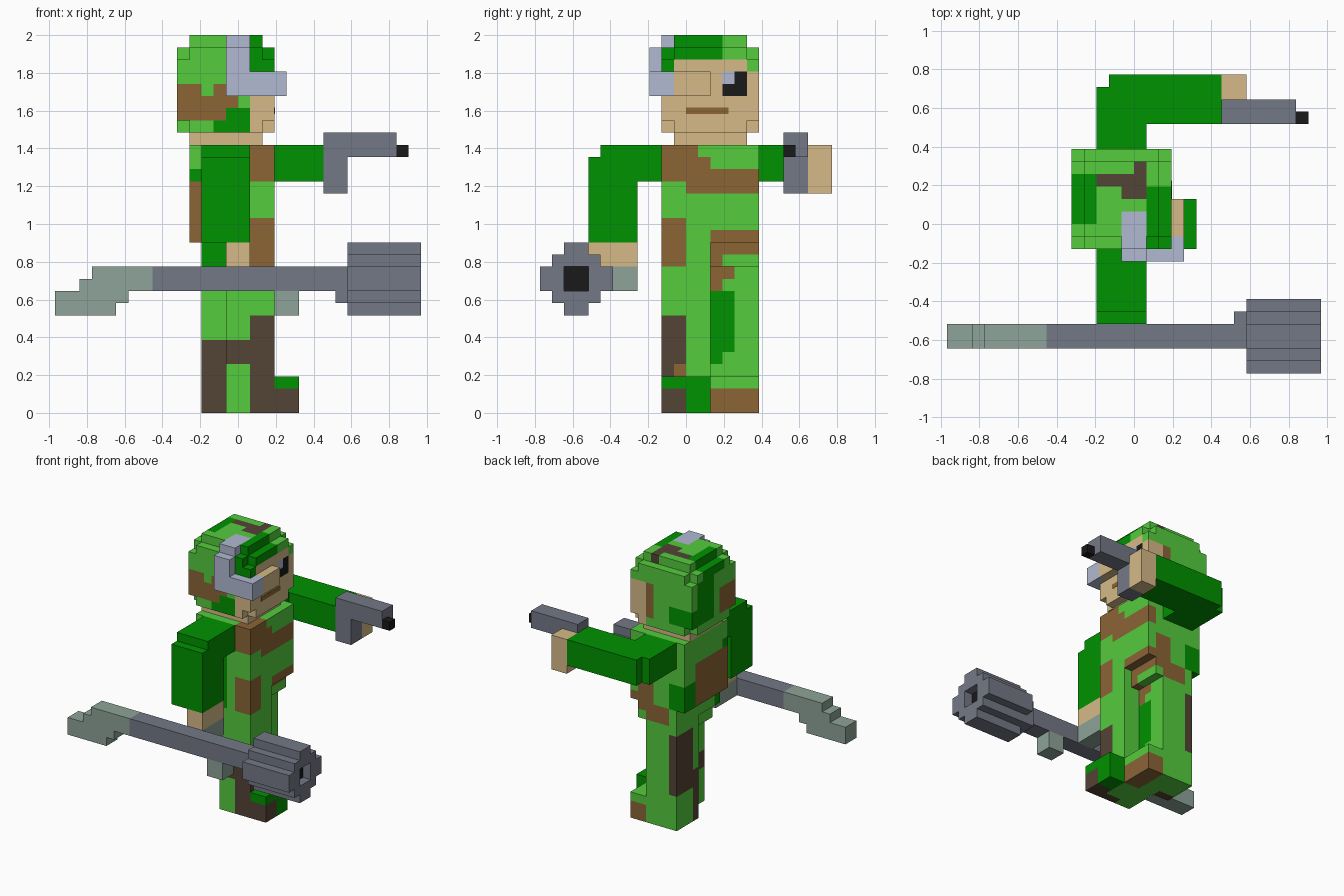
import bpy, bmesh

if "Cube" in bpy.data.objects:
    bpy.data.objects.remove(bpy.data.objects["Cube"], do_unlink=True)

U = 2 / 31  # size of one block


def linear(h):
    c = [int(h[i:i + 2], 16) / 255 for i in (0, 2, 4)]
    return [v / 12.92 if v < 0.04045 else ((v + 0.055) / 1.055) ** 2.4 for v in c] + [1]


def material(label, code):
    m = bpy.data.materials.new(label)
    m.use_nodes = True
    m.diffuse_color = linear(code)
    m.node_tree.nodes["Principled BSDF"].inputs["Base Color"].default_value = linear(code)
    return m


LG = material("light_green", "55CC3D")
DG = material("dark_green", "009200")
BR = material("brown", "8B6535")
DB = material("dark_brown", "544335")
SK = material("skin", "D6BA87")
PB = material("pale_blue", "B1BAD2")
MG = material("metal_grey", "747986")
SG = material("sage_grey", "8DA398")
BK = material("black", "191919")


def cells(x0, x1, y0, y1, z0, z1):
    return {(x, y, z) for x in range(x0, x1) for y in range(y0, y1) for z in range(z0, z1)}


def blocks(name, base, boxes, spots=(), cut=()):
    """Join boxes (in block units) into one closed skin; spots recolour the blocks inside them."""
    solid = set().union(*(cells(*b) for b in boxes)).difference(*(cells(*b) for b in cut))
    colour = dict.fromkeys(solid, base)
    for mat, *box in spots:
        colour.update(dict.fromkeys(cells(*box) & solid, mat))
    mats = list(dict.fromkeys([base] + [s[0] for s in spots]))
    mesh = bpy.data.meshes.new(name)
    for m in mats:
        mesh.materials.append(m)
    bm = bmesh.new()
    verts = {}
    for c in sorted(solid):
        for axis in range(3):
            for side in (0, 1):
                near = list(c)
                near[axis] += 2 * side - 1
                if tuple(near) in solid:
                    continue
                ring = [(0, 0), (1, 0), (1, 1), (0, 1)]
                corners = []
                for da, db in ring if side else reversed(ring):
                    p = list(c)
                    p[axis] += side
                    p[(axis + 1) % 3] += da
                    p[(axis + 2) % 3] += db
                    p = tuple(p)
                    if p not in verts:
                        verts[p] = bm.verts.new([k * U for k in p])
                    corners.append(verts[p])
                bm.faces.new(corners).material_index = mats.index(colour[c])
    if not spots:
        bmesh.ops.dissolve_limit(bm, angle_limit=0.01, verts=bm.verts[:], edges=bm.edges[:])
    bm.to_mesh(mesh)
    bm.free()
    ob = bpy.data.objects.new(name, mesh)
    bpy.context.scene.collection.objects.link(ob)


# Head: camouflage helmet, face, eye, clipped corners
clipped = [(x, x + 1, y, y + 1, z, z + 1) for x in (-5, 2) for y in (-2, 5) for z in (23, 29)]
head_spots = [
    (BR, -5, 0, -2, 1, 24, 27), (LG, -3, -2, -2, -1, 26, 27),
    (DG, -2, 1, -2, 0, 23, 24), (DG, -1, 1, -2, 0, 24, 25),
    (DG, -5, -2, 5, 6, 24, 26), (DG, -5, -4, 2, 5, 24, 29),
    (DG, -5, -3, 0, 4, 29, 31), (DB, -3, 1, 3, 4, 30, 31), (DB, -1, 1, 2, 3, 30, 31),
    (DB, 0, 1, 4, 5, 30, 31),
    (DG, 1, 3, -2, 3, 28, 31), (SK, 1, 3, -2, 6, 23, 28), (SK, 2, 3, -1, 5, 28, 29),
    (BR, 0, 1, 5, 6, 24, 28), (PB, -1, 1, -1, 1, 30, 31),
    (BK, 2, 3, 3, 5, 26, 28), (PB, 2, 3, 3, 4, 27, 28)]
blocks("head", LG, [(-5, 3, -2, 6, 23, 30), (-4, 2, -1, 5, 30, 31)], head_spots, clipped)
blocks("nose", SK, [(3, 4, -1, 2, 26, 28)])
blocks("neck", SK, [(-4, 2, -1, 5, 22, 23)])
blocks("headset", PB, [(-1, 1, -2, -1, 30, 31), (-1, 1, -3, -2, 26, 30),
                       (1, 4, -3, -2, 26, 28), (3, 4, -2, -1, 26, 28)])

# Mouth plate
bpy.ops.mesh.primitive_cube_add(size=1, location=(3 * U, 0.113, 1.6))
mouth = bpy.context.object
mouth.name = "mouth"
mouth.scale = (0.004, 0.226, 0.034)
mouth.data.materials.append(BR)

# Torso
blocks("torso", LG, [(-4, 3, -2, 6, 14, 22)], [
    (BR, 1, 3, -2, 1, 19, 22), (BR, 2, 3, 1, 2, 20, 21), (BR, 2, 3, 0, 6, 18, 20),
    (BR, 1, 3, -2, 0, 14, 16),
    (BR, 0, 3, 2, 6, 14, 15), (BR, 0, 2, 5, 6, 15, 17), (BR, -4, -3, -2, 4, 14, 19),
    (DG, -4, -3, -2, -1, 19, 20), (DG, -3, 0, -2, -1, 14, 19), (DG, -4, -2, 4, 6, 14, 17)])

# Striding legs, stepped under the torso
blocks("right_leg", LG, [(-3, 3, -2, 2, 12, 14), (-2, 3, -2, 2, 10, 12),
                         (-1, 3, -2, 2, 0, 10), (3, 5, -2, 2, 0, 3)], [
    (BR, 1, 3, -2, 0, 12, 14), (DG, -3, 0, -2, -1, 12, 14), (DB, 1, 3, -2, -1, 0, 8),
    (DB, 1, 3, -1, 0, 4, 8), (BR, 2, 3, -1, 0, 3, 4),
    (DB, -1, 1, -2, -1, 4, 6), (DG, 3, 5, -2, 2, 0, 3), (DB, 3, 5, -2, 0, 0, 2)])
blocks("left_leg", LG, [(-3, 2, 2, 6, 12, 14), (-3, 1, 2, 6, 3, 12), (-3, 3, 2, 6, 0, 3)], [
    (DB, -3, -1, 2, 3, 0, 6), (DB, -3, -2, 3, 6, 4, 11),
    (DG, 0, 1, 2, 4, 5, 10), (DG, 0, 1, 2, 3, 4, 5),
    (BR, 0, 1, 2, 4, 11, 12), (BR, 0, 1, 2, 3, 10, 11), (BR, 1, 2, 2, 6, 13, 14),
    (BR, 1, 2, 2, 3, 12, 13), (BR, -2, 1, 5, 6, 12, 14), (BR, 1, 3, 2, 6, 0, 2)])

# Arms and hands
blocks("right_arm", DG, [(-3, 1, -8, -2, 19, 22), (-3, 1, -8, -4, 14, 19)],
       cut=[(-3, 1, -8, -7, 21, 22)])
blocks("right_hand", SK, [(-1, 1, -8, -4, 12, 14)])
blocks("left_arm", DG, [(-3, 1, 6, 12, 19, 22), (1, 7, 8, 12, 19, 22)],
       cut=[(-3, -2, 11, 12, 19, 22)])
blocks("left_hand", SK, [(7, 9, 10, 12, 18, 22)])

# Pistol
blocks("pistol", MG, [(7, 13, 8, 10, 21, 23), (7, 9, 8, 10, 18, 21)])
blocks("pistol_muzzle", BK, [(13, 14, 8, 9, 21, 22)])

# Launcher: tube, stepped barrel with a hollow black bore, stock and handles
blocks("launcher_tube", MG, [(-7, 9, -10, -8, 10, 12), (8, 9, -10, -7, 9, 12)])
steps = [(9, 15, -9 - w, -9 + w, 11 - h, 11 + h) for w, h in ((3, 1), (2, 2), (1, 3))]
blocks("launcher_barrel", MG, steps, [(BK, 13, 14, -10, -8, 10, 12)],
       [(14, 15, -10, -8, 10, 12)])
blocks("launcher_stock", SG, [(-12, -7, -10, -8, 10, 12), (-13, -12, -10, -8, 10, 11),
                              (-15, -10, -10, -8, 8, 10), (-10, -9, -10, -8, 9, 10)])
blocks("launcher_side_handle", SG, [(-1, 1, -8, -4, 10, 12)])
blocks("launcher_front_grip", SG, [(3, 5, -10, -8, 8, 10)])
